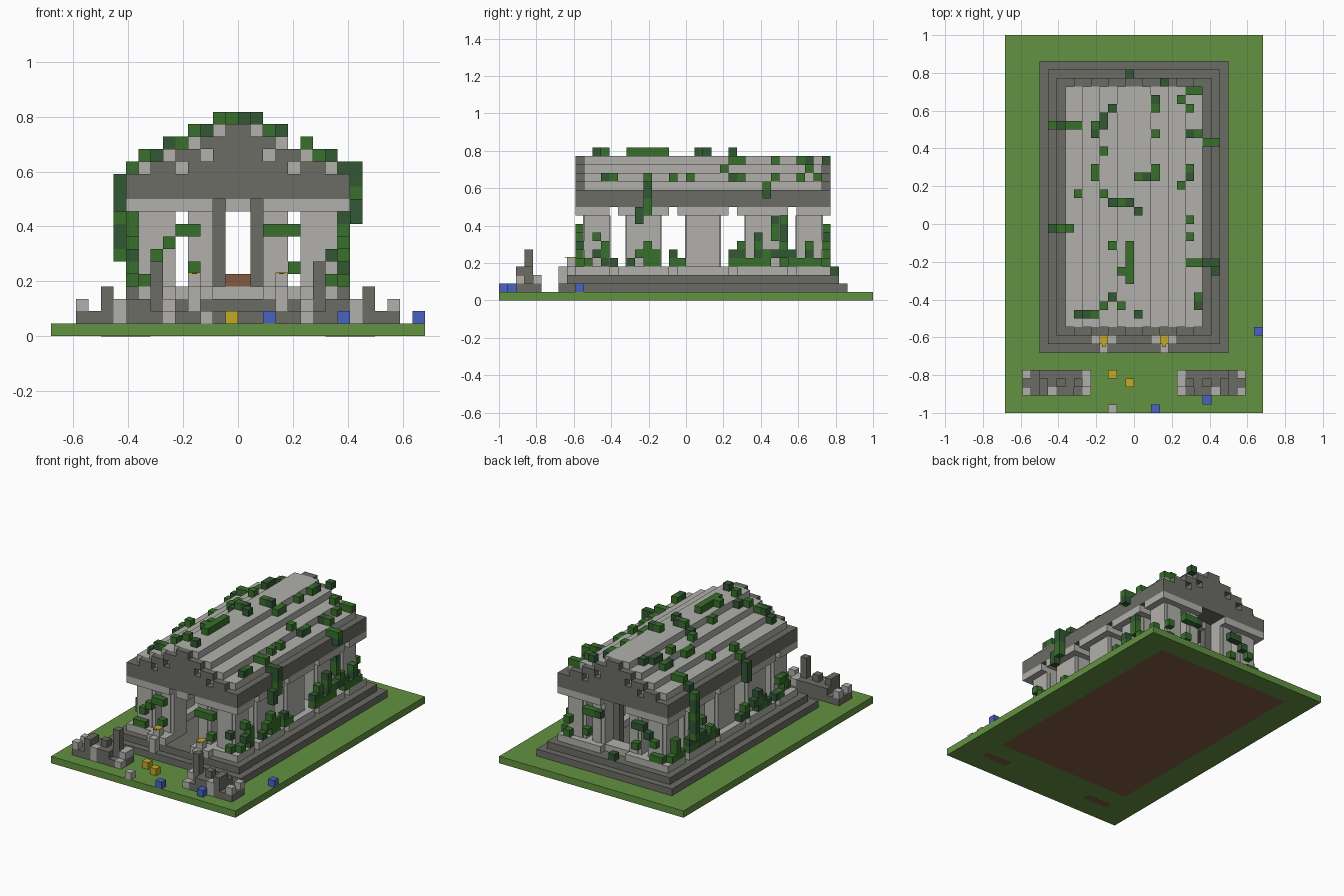
import bpy
import bmesh
import random
from mathutils import Vector

if "Cube" in bpy.data.objects:
    bpy.data.objects.remove(bpy.data.objects["Cube"])

random.seed(4)
U = 2 / 44          # edge of one block
W, D = 30, 44       # plot size in blocks
solid = set()       # block cells already filled


def material(name, r, g, b):
    def linear(c):
        c /= 255
        return c / 12.92 if c < 0.04 else ((c + 0.055) / 1.055) ** 2.4
    col = (linear(r), linear(g), linear(b), 1)
    m = bpy.data.materials.new(name)
    m.use_nodes = True
    m.diffuse_color = col
    m.node_tree.nodes["Principled BSDF"].inputs["Base Color"].default_value = col
    return m


grass = material("grass", 98, 146, 65)
dark = material("dark stone", 108, 108, 102)
light = material("light stone", 177, 176, 171)
leaf = material("leaf green", 56, 112, 43)
shade = material("deep leaf green", 50, 88, 52)
gold = material("gold yellow", 196, 170, 42)
blue = material("flower blue", 73, 99, 193)
brown = material("earth brown", 130, 90, 68)


def cells(start, size):
    return range(round(start), round(start + size))


def build(name, boxes, mat):
    """One object from boxes given as (x, y, z, width, depth, height) in blocks."""
    bm = bmesh.new()
    for x, y, z, w, d, h in boxes:
        verts = bmesh.ops.create_cube(bm, size=1)["verts"]
        for v in verts:
            p = v.co + Vector((0.5, 0.5, 0.5))
            v.co = Vector((x - W / 2 + p.x * w, y - D / 2 + p.y * d, z + p.z * h)) * U
        solid.update((a, b, c) for a in cells(x, w) for b in cells(y, d) for c in cells(z, h))
    me = bpy.data.meshes.new(name)
    bm.to_mesh(me)
    bm.free()
    me.materials.append(mat)
    ob = bpy.data.objects.new(name, me)
    bpy.context.collection.objects.link(ob)


def both(boxes):
    """Add the left-right mirror of each box."""
    return boxes + [(W - b[0] - b[3], *b[1:]) for b in boxes]


# Ground: grass frame around an earth bed
build("lawn", both([(0, 0, 0, 4, D, 1)]) + [(4, 0, 0, 22, 7, 1), (4, 41, 0, 22, 3, 1)], grass)
build("earth_bed", [(4, 7, 0, 22, 34, 1)], brown)
build("earth_strip", both([(4, 3, -0.02, 4, 1, 0.04)]), brown)

# Stepped platform
build("lower_step", [(4, 7, 1, 22, 34, 1)], dark)
build("upper_step", [(5, 8, 2, 20, 32, 1)], dark)

# Column bases, capitals and shafts share one plan
plan = []
shafts = []
for y in (14, 21, 28):                       # side columns
    plan.append((6, y, 5, 6))
    shafts.append((7, y + 1, 3, 4))
for y, pad in ((10, 9), (35, 35)):           # corner and inner end columns
    plan += [(6, pad, 4, 4), (10, pad, 3, 4)]
    shafts += [(7, y, 3, 3), (11, y, 2, 3)]

build("column_bases", both([(x, y, 3, w, d, 1) for x, y, w, d in plan]), light)
build("base_ring", both([(7, y, 3, 3, 1, 1) for y in (13, 20, 27, 34)]) + [(13, 36, 3, 4, 2, 1)], light)
build("capitals", both([(x, y, 10, w, d, 1) for x, y, w, d in plan]) + [(14, 9, 10, 2, 3, 1)], light)

# Each shaft is a core with a shallow rib standing proud of it
fluted = []
for x, y, w, d in shafts:
    fluted.append((x, y, 4, w, d, 6))
    fluted.append((x + 0.5, y - 0.12, 4, w - 1, d + 0.24, 6))
build("column_shafts", both(fluted), light)

# Inner doorway and altar
build("doorway_posts", both([(13, 35, 3, 1, 1, 8)]), dark)
build("doorway_lintel", [(14, 35, 10, 2, 1, 1)], light)
build("altar_plinth", [(13, 29, 3, 4, 2, 1)], light)
build("altar_chest", [(14, 29, 4, 2, 2, 1)], brown)

# Roof slab, stepped roof and pierced gables
build("entablature", [(6, 9, 11, 18, 30, 2)], dark)
build("stepped_roof", [(15 - h, 10, z, 2 * h, 28, 1) for z, h in zip(range(13, 17), (8, 6, 4, 2))], light)
gable = []
for y in (9, 38):
    for z, half in zip(range(13, 17), (7, 5, 3, 1)):
        hole = {13: 10, 14: 12}.get(z)
        for x in range(15 - half, 15 + half):
            if hole is None or x not in (hole, W - 1 - hole):
                gable.append((x, y, z, 1, 1, 1))
build("gables", gable, dark)

# Offering stands on the front steps
build("offering_stands", both([(10, 8, 3, 3, 1, 1), (11, 8, 4, 1, 1, 1), (11, 7, 2, 1, 1, 2)]), light)
build("offering_gold", both([(11, 8, 5, 1, 1, 0.1), (11.3, 7.7, 5, 0.4, 1.6, 0.08)]), gold)

# Ruined wall pieces flanking the path
ruin, rubble = [], []
for n, tall in enumerate((1, 1, 3, 2, 3, 2, 5, 1)):
    x = 2 + n
    ruin.append((x, 3, 1, 1, 1, tall))
    ruin.append((x, 4, 1, 1, 1, min(tall, 2 + n % 2)))
    if n % 4 != 3:
        ruin.append((x, 2, 1, 1, 1, min(tall, 1 + n % 3)))
    else:
        rubble.append((x, 2, 1, 1, 1, 1))
rubble += [(2, 4, 2, 1, 1, 1), (2, 2, 2, 1, 1, 1), (5, 2, 2, 1, 1, 1), (9, 3, 2, 1, 2, 1)]
build("ruined_walls", both(ruin), dark)
build("ruin_rubble", both(rubble), light)

# Loose blocks and flowers on the lawn
build("loose_stone", [(12, 0, 1, 1, 1, 1)], light)
build("yellow_flowers", [(12, 4, 1, 1, 1, 1), (14, 3, 1, 1, 1, 1)], gold)
build("blue_flowers", [(17, 0, 1, 1, 1, 1), (23, 1, 1, 1, 1, 1), (29, 9, 1, 1, 1, 1)], blue)

# Ivy
ivy = {leaf: set(), shade: set()}
STEP = {"n": (0, 1), "s": (0, -1), "e": (1, 0), "w": (-1, 0)}


def sprout(x, y, z, chance=0.3):
    if (x, y, z) not in solid:
        solid.add((x, y, z))
        ivy[shade if random.random() < chance else leaf].add((x, y, z))


def roof_level(x):
    return 17 - int(abs(x - 14.5) // 2)


def creep(x, y, moves):
    """Trail over the roof; capitals in moves skip a block without leaves."""
    sprout(x, y, roof_level(x))
    for word in moves.split():
        for c in word.lower():
            x, y = x + STEP[c][0], y + STEP[c][1]
        if word.islower():
            sprout(x, y, roof_level(x))


creep(12, 35, "sw sw s ne SE SS w SW s s SE s se e e se")
creep(18, 38, "SS w s SS s S SS s s w w")
creep(20, 36, "ne e SS w SS s e se S SSW w s sw")
creep(6, 33, "e e")
creep(8, 25, "SS SS w w")
creep(12, 19, "E e s s s w se SW sw sw sw w w")
creep(12, 13, "se E es")
creep(21, 22, "ss")
creep(21, 17, "e e S SSW s s")

# Ivy hanging from the eaves
for x, y, top, length in ((5, 33, 12, 7), (5, 21, 12, 3), (24, 17, 13, 4), (24, 16, 10, 2), (24, 31, 13, 2)):
    for z in range(top - length + 1, top + 1):
        sprout(x, y, z, 0.6)

# Ivy climbing the columns
for x in (6, 23):
    for y, tall in zip(range(10, 38), (1, 4, 3, 1, 0, 1, 2, 3, 2, 0, 2, 1, 0, 0, 0, 0,
                                       0, 2, 3, 1, 4, 2, 6, 3, 2, 1, 3, 2)):
        for z in range(4, 4 + tall):
            if random.random() < 0.85:
                sprout(x, y, z)
for y in (9, 38):
    for x, z, run in ((7, 4, 2), (8, 6, 1), (9, 7, 1), (10, 8, 2), (11, 5, 1),
                      (17, 8, 3), (19, 5, 1), (22, 4, 1), (22, 6, 1)):
        for a in range(x, x + run):
            sprout(a, y, z)
sprout(14, 39, 3, 1)

build("ivy_leaves", [(*c, 1, 1, 1) for c in sorted(ivy[leaf])], leaf)
build("ivy_shaded_leaves", [(*c, 1, 1, 1) for c in sorted(ivy[shade])], shade)
